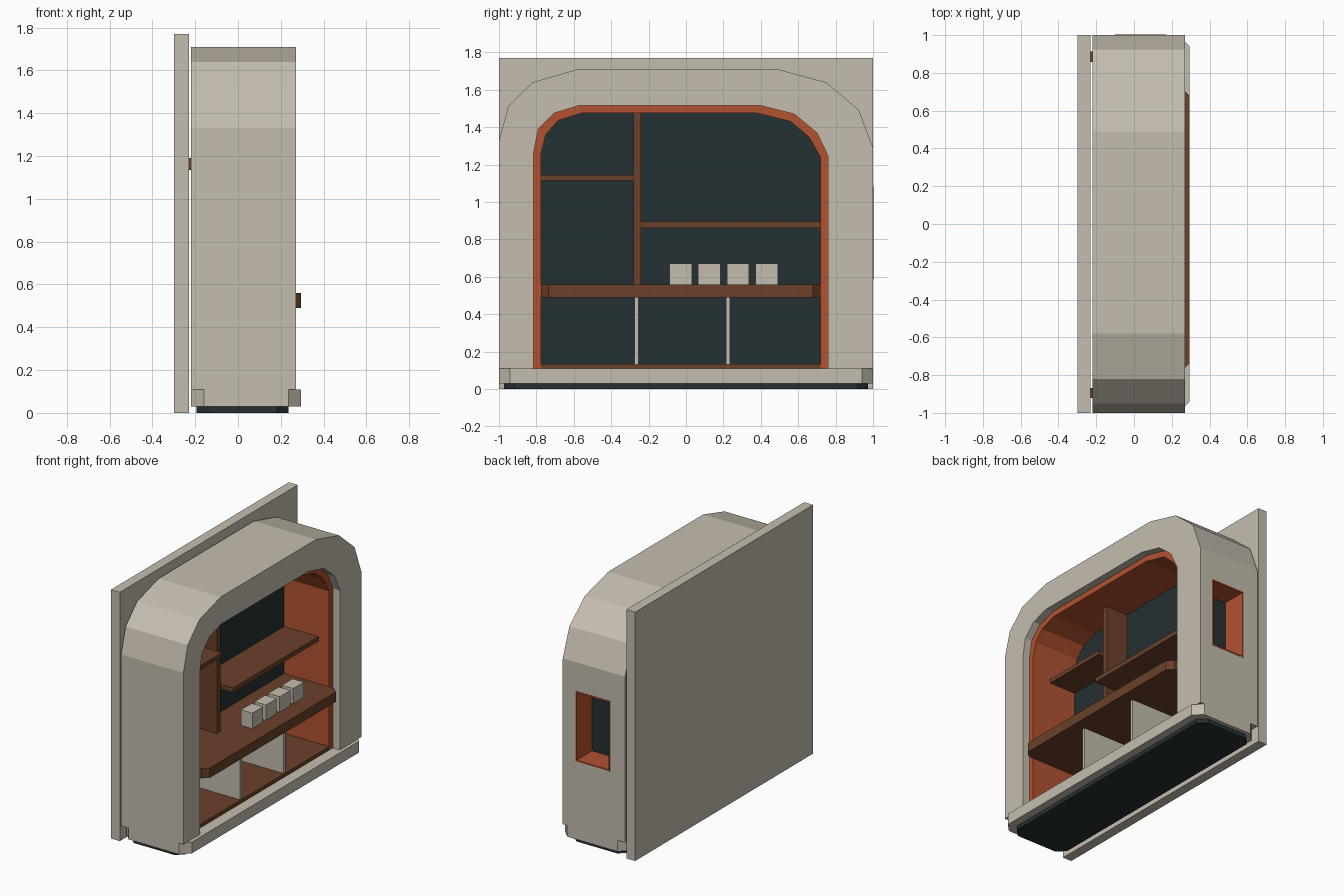
import bpy, bmesh
from mathutils import Vector

old = bpy.data.objects.get("Cube")
if old:
    bpy.data.objects.remove(old, do_unlink=True)


def material(name, rgb):
    m = bpy.data.materials.new(name)
    m.use_nodes = True
    m.diffuse_color = (*rgb, 1)
    m.node_tree.nodes["Principled BSDF"].inputs["Base Color"].default_value = (*rgb, 1)
    return m


BEIGE = material("warm beige", (0.56, 0.51, 0.43))
ORANGE = material("burnt orange", (0.44, 0.084, 0.03))
BROWN = material("dark wood", (0.145, 0.052, 0.023))
DARK = material("dark teal", (0.018, 0.03, 0.032))


def prism(name, points, lo, hi, mat, axis="x"):
    """Extrude an outline: (y, z) points along x, or (x, y) points along z."""
    bm = bmesh.new()
    place = (lambda a, b: (lo, a, b)) if axis == "x" else (lambda a, b: (a, b, lo))
    shift = Vector((hi - lo, 0, 0) if axis == "x" else (0, 0, hi - lo))
    face = bm.faces.new([bm.verts.new(place(a, b)) for a, b in points])
    out = bmesh.ops.extrude_face_region(bm, geom=[face])
    bmesh.ops.translate(bm, vec=shift,
                        verts=[g for g in out["geom"] if isinstance(g, bmesh.types.BMVert)])
    bmesh.ops.recalc_face_normals(bm, faces=bm.faces)
    mesh = bpy.data.meshes.new(name)
    bm.to_mesh(mesh)
    bm.free()
    mesh.materials.append(mat)
    obj = bpy.data.objects.new(name, mesh)
    bpy.context.collection.objects.link(obj)
    return obj


def box(name, x, y, z, mat):
    return prism(name, [(y[0], z[0]), (y[1], z[0]), (y[1], z[1]), (y[0], z[1])], *x, mat)


def slab(name, x, y, z, cut, mat, back_cut=True):
    """Horizontal board with chamfered corners."""
    b = cut if back_cut else 0
    pts = [(x[0] + b, y[0]), (x[1] - cut, y[0]), (x[1], y[0] + cut), (x[1], y[1] - cut),
           (x[1] - cut, y[1]), (x[0] + b, y[1])]
    if back_cut:
        pts += [(x[0], y[1] - cut), (x[0], y[0] + cut)]
    return prism(name, pts, *z, mat, axis="z")


def arch(points, floor=0.11):
    return [(points[0][0], floor)] + points + [(points[-1][0], floor)]


# Arch outlines: shell outside, shell opening, inside of the lining
outer = arch([(-1, 1.33), (-0.95, 1.51), (-0.82, 1.64), (-0.58, 1.71),
              (0.49, 1.71), (0.75, 1.64), (0.925, 1.49), (1, 1.29)])
opening = arch([(-0.815, 1.26), (-0.79, 1.39), (-0.705, 1.475), (-0.575, 1.515),
                (0.40, 1.515), (0.58, 1.47), (0.70, 1.37), (0.76, 1.245)])
inner = arch([(-0.775, 1.26), (-0.75, 1.36), (-0.685, 1.435), (-0.56, 1.475),
              (0.38, 1.475), (0.56, 1.43), (0.66, 1.345), (0.718, 1.24)])

# Backing board, its spacers and the base
box("backing_board", (-0.30, -0.23), (-1, 1), (0, 1.77), BEIGE)
for side, y in (("right", -0.895), ("left", 0.885)):
    box("spacer_" + side, (-0.232, -0.215), (y - 0.027, y + 0.027), (1.135, 1.192), BROWN)
slab("base_tray", (-0.22, 0.295), (-1, 1), (0.03, 0.11), 0.06, BEIGE)
slab("plinth", (-0.195, 0.237), (-0.972, 0.972), (0, 0.03), 0.055, DARK)

# Shell with a recess cut in its left side
shell = prism("shell", outer + opening[::-1], -0.22, 0.27, BEIGE)
wx, wz, wy = (-0.10, 0.17), (0.585, 1.085), 0.82
cutter = box("recess_cutter", wx, (wy, 1.1), wz, BEIGE)
cut = shell.modifiers.new("recess", "BOOLEAN")
cut.operation, cut.solver, cut.object = "DIFFERENCE", "EXACT", cutter
bpy.context.view_layer.objects.active = shell
bpy.ops.object.modifier_apply(modifier=cut.name)
bpy.data.objects.remove(cutter, do_unlink=True)

# Recess lining and its dark inner panel
t, ry = 0.01, (wy, 1.002)
box("recess_sill", wx, ry, (wz[0], wz[0] + t), ORANGE)
box("recess_head", wx, ry, (wz[1] - t, wz[1]), ORANGE)
box("recess_back_jamb", (wx[0], wx[0] + t), ry, wz, ORANGE)
box("recess_front_jamb", (wx[1] - t, wx[1]), ry, wz, ORANGE)
box("recess_panel", wx, (wy, wy + 0.008), wz, DARK)

# Interior lining and rear wall
prism("rear_wall", opening, -0.22, -0.15, BEIGE)
prism("rear_panel", opening, -0.15, -0.14, DARK)
prism("lining", opening + inner[::-1], -0.14, 0.215, ORANGE)
ends = (-0.775, 0.718)
box("floor_board", (-0.14, 0.215), ends, (0.11, 0.135), BROWN)

# Counter, shelves and dividers
slab("counter", (-0.14, 0.295), ends, (0.49, 0.56), 0.04, BROWN, back_cut=False)
box("upper_divider", (-0.14, 0.03), (-0.28, -0.24), (0.56, 1.475), BROWN)
box("right_shelf", (-0.14, 0.07), (ends[0], -0.28), (1.115, 1.145), BROWN)
box("left_shelf", (-0.14, 0.13), (-0.24, ends[1]), (0.862, 0.895), BROWN)
for i, y in enumerate((-0.265, 0.225)):
    box(f"lower_divider_{i + 1}", (-0.14, 0.21), (y - 0.011, y + 0.011), (0.135, 0.49), BEIGE)

# Row of small canisters on the counter
for i in range(4):
    y = -0.028 + i * 0.153
    box(f"canister_{i + 1}", (0.085, 0.175), (y - 0.06, y + 0.06), (0.56, 0.67), BEIGE)
